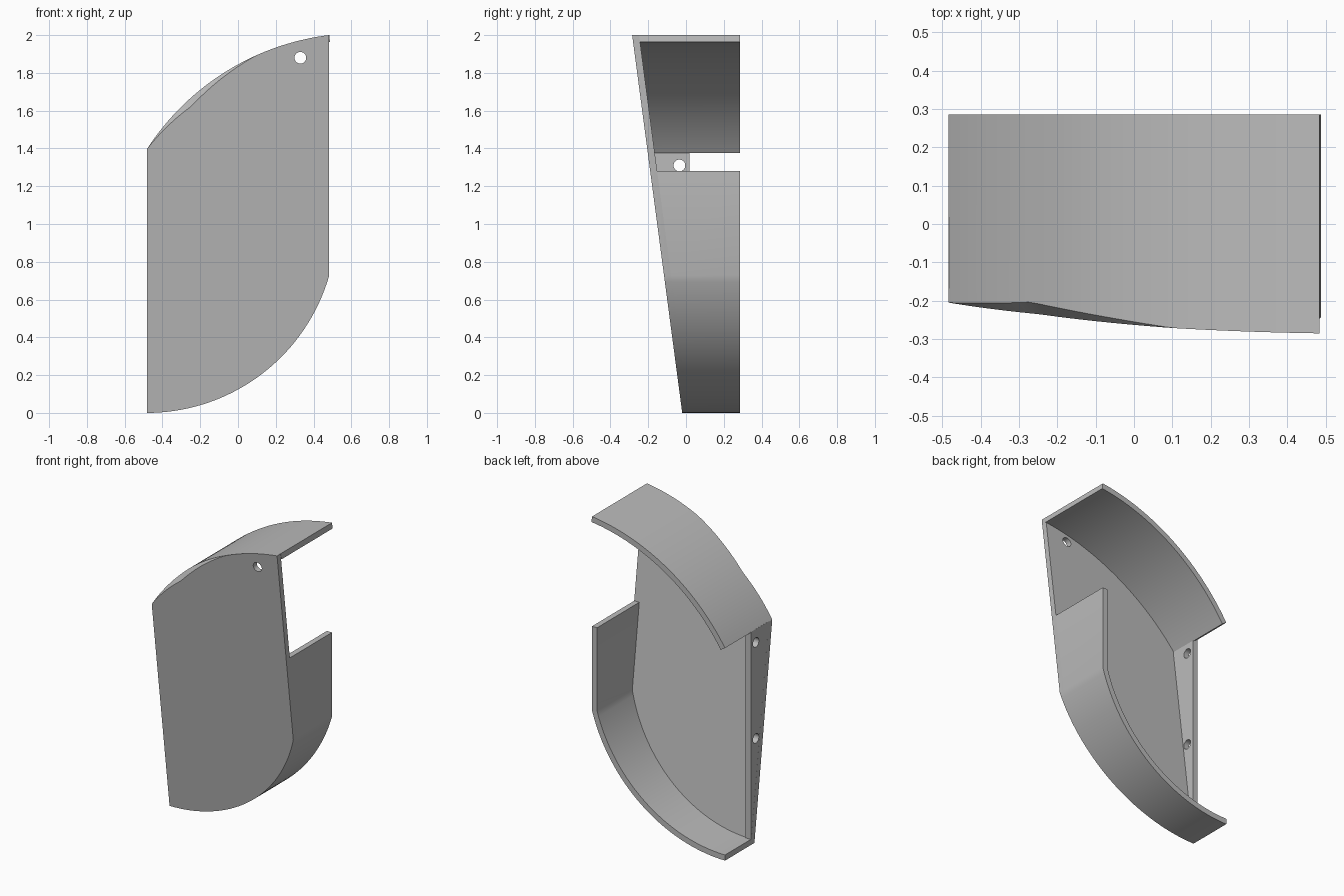
import bpy, bmesh, math
from mathutils import Vector

cube = bpy.data.objects.get("Cube")
if cube:
    bpy.data.objects.remove(cube, do_unlink=True)

grey = bpy.data.materials.new("plain grey")
grey.use_nodes = True
COLOUR = (0.5, 0.5, 0.5, 1)
grey.diffuse_color = COLOUR
grey.node_tree.nodes["Principled BSDF"].inputs["Base Color"].default_value = COLOUR

W, BACK, T = 0.483, 0.285, 0.037      # half width, rear edge, sheet thickness
TOP_C, TOP_R = Vector((0.645, 0.668)), 1.342
LOW_C, LOW_R = Vector((-W, 1.005)), 1.005
STEPS = 36


def front(z):
    """Depth of the sloping front face at height z."""
    return -0.02 - 0.1325 * z


def arc(centre, radius, a0, a1):
    return [centre + radius * Vector((math.cos(a), math.sin(a)))
            for a in (a0 + (a1 - a0) * i / STEPS for i in range(STEPS + 1))]


def loft(name, loops):
    """Solid skinned through matching closed loops, capped at both ends."""
    bm = bmesh.new()
    rings = [[bm.verts.new(p) for p in loop] for loop in loops]
    n = len(rings[0])
    for a, b in zip(rings, rings[1:]):
        for i in range(n):
            j = (i + 1) % n
            bm.faces.new((a[i], a[j], b[j], b[i]))
    bm.faces.new(rings[0])
    bm.faces.new(rings[-1])
    bmesh.ops.remove_doubles(bm, verts=bm.verts, dist=0.0002)
    bmesh.ops.recalc_face_normals(bm, faces=bm.faces)
    mesh = bpy.data.meshes.new(name)
    bm.to_mesh(mesh)
    bm.free()
    mesh.materials.append(grey)
    ob = bpy.data.objects.new(name, mesh)
    bpy.context.collection.objects.link(ob)
    return ob


def activate(ob):
    bpy.ops.object.select_all(action='DESELECT')
    ob.select_set(True)
    bpy.context.view_layer.objects.active = ob


def drill(ob, centre, rotation):
    """Cut a round screw hole."""
    bpy.ops.mesh.primitive_cylinder_add(vertices=32, radius=0.031, depth=0.3,
                                        location=centre, rotation=rotation)
    cutter = bpy.context.object
    cutter.hide_render = True
    mod = ob.modifiers.new("hole", 'BOOLEAN')
    mod.operation = 'DIFFERENCE'
    mod.solver = 'EXACT'
    mod.object = cutter
    activate(ob)
    bpy.ops.object.modifier_apply(modifier=mod.name)
    bpy.data.objects.remove(cutter, do_unlink=True)


def wall(name, outer, inner):
    """Strip of sheet running from the plate to the rear edge."""
    outline = outer + inner[::-1]
    return loft(name, [[(p.x, front(p.y) + T, p.y) for p in outline],
                       [(p.x, BACK, p.y) for p in outline]])


# Arc limits where the curves meet the straight sides
top_a0 = math.pi - math.acos((TOP_C.x + W) / TOP_R)
top_a1 = math.pi - math.acos((TOP_C.x - W) / TOP_R)
low_a1 = -math.acos(2 * W / LOW_R)
top = arc(TOP_C, TOP_R, top_a0, top_a1)
low = arc(LOW_C, LOW_R, -math.pi / 2, low_a1)


# Front plate, with an edge chamfer that fades out along the top curve
def chamfer(x):
    if x < -0.27:
        return 0.035 * (x + W) / (W - 0.27)
    return max(0, 0.035 * (0.1 - x) / 0.37)


outline = top + low[::-1]
cuts = [chamfer(p.x) for p in top] + [0] * len(low)
inset = [p + (TOP_C - p).normalized() * c for p, c in zip(outline, cuts)]
plate = loft("front_plate", [
    [(p.x, front(p.y), p.y) for p in inset],
    [(p.x, front(p.y) + c, p.y) for p, c in zip(outline, cuts)],
    [(p.x, front(p.y) + T, p.y) for p in outline]])
drill(plate, (0.33, -0.27, 1.88), (math.pi / 2, 0, 0))

# Curved top wall
top_wall = wall("top_wall", top, arc(TOP_C, TOP_R - T, top_a0, top_a1))

# Curved bottom wall running up into the straight side
inner_end = -math.acos((2 * W - T) / (LOW_R - T))
side_top = 1.28
bottom_wall = wall("bottom_and_side_wall",
                   low + [Vector((W, side_top))],
                   arc(LOW_C, LOW_R - T, -math.pi / 2, inner_end)
                   + [Vector((W - T, side_top))])

# Tapered mounting flange with two screw holes
def flange_loop(x, z_top):
    return [(x, front(0) + T, 0.005), (x, 0.018, 0.005),
            (x, 0.018, z_top), (x, front(z_top) + T, z_top)]


flange = loft("mounting_flange", [flange_loop(-W, 1.398), flange_loop(-W + T, 1.375)])
for z in (0.68, 1.31):
    drill(flange, (-W, -0.035, z), (0, math.pi / 2, 0))

for ob in (plate, top_wall, bottom_wall, flange):
    activate(ob)
    bpy.ops.object.shade_smooth_by_angle(angle=math.radians(25))
